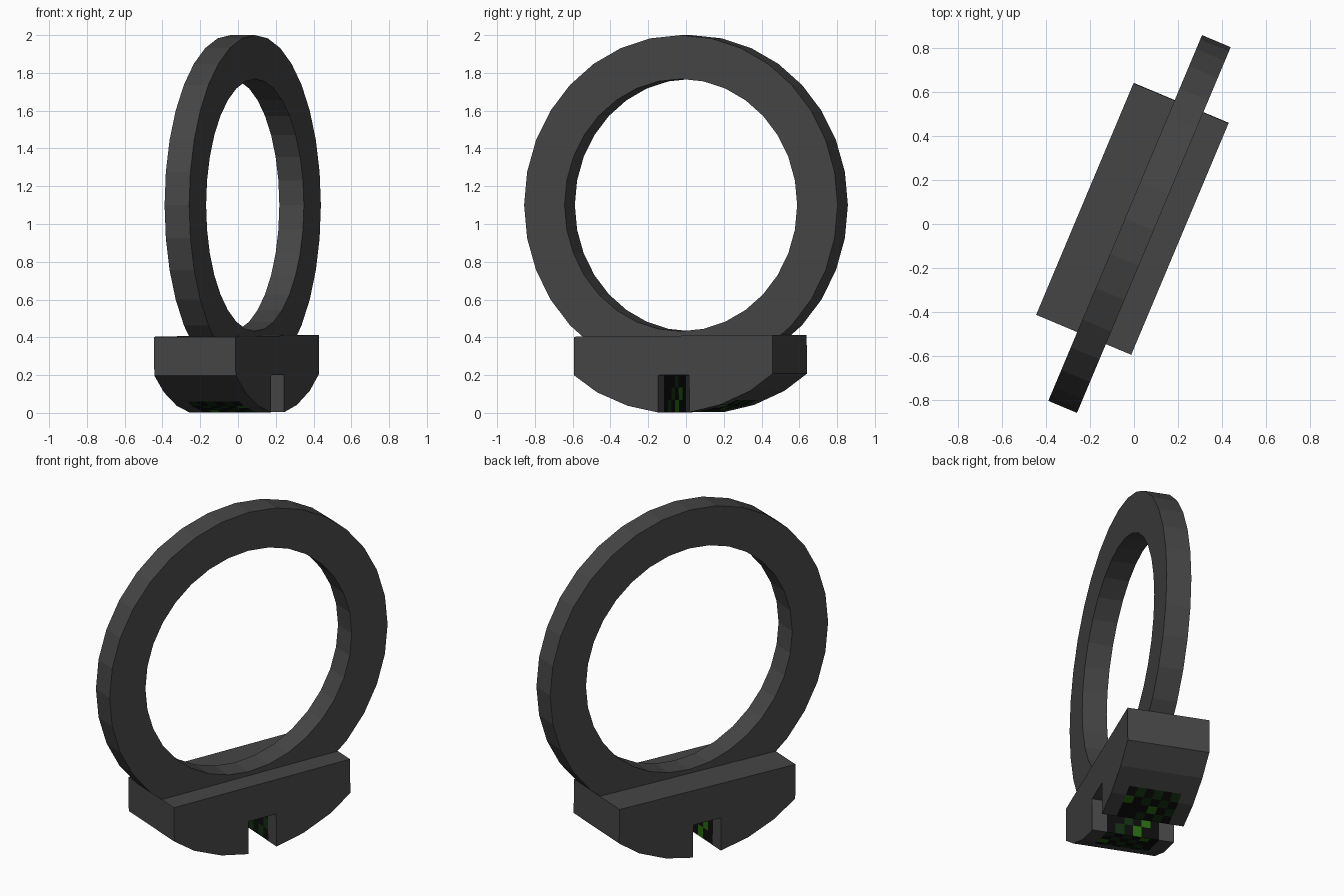
import bpy, bmesh, math, random
from mathutils import Matrix, Vector

if "Cube" in bpy.data.objects:
    bpy.data.objects.remove(bpy.data.objects["Cube"])

random.seed(4)


def material(name, rgb):
    m = bpy.data.materials.new(name)
    m.diffuse_color = (*rgb, 1)
    m.use_nodes = True
    m.node_tree.nodes["Principled BSDF"].inputs["Base Color"].default_value = m.diffuse_color
    return m


GREY = material("dark_metal", (0.06, 0.06, 0.06))
BLACK = material("black_inlay", (0.004, 0.004, 0.004))
DEEP = material("deep_green_inlay", (0.006, 0.028, 0.006))
GREEN = material("green_inlay", (0.02, 0.14, 0.005))


def finish(name, bm, mats, matrix):
    bmesh.ops.recalc_face_normals(bm, faces=bm.faces)
    me = bpy.data.meshes.new(name)
    bm.to_mesh(me)
    bm.free()
    for m in mats:
        me.materials.append(m)
    ob = bpy.data.objects.new(name, me)
    bpy.context.collection.objects.link(ob)
    ob.matrix_world = matrix
    return ob


TURN = Matrix.Rotation(math.radians(67.2), 4, 'Z')   # local x runs along the band

# Ring band: rectangular section swept round a 32-sided circle
SIDES, OUTER, INNER, HALF = 32, 0.90, 0.668, 0.0705
bm = bmesh.new()
loops = []
for i in range(SIDES):
    a = math.tau * i / SIDES
    loops.append([bm.verts.new((r * math.cos(a), y, r * math.sin(a)))
                  for r, y in ((OUTER, -HALF), (OUTER, HALF), (INNER, HALF), (INNER, -HALF))])
for i in range(SIDES):
    p, q = loops[i], loops[(i + 1) % SIDES]
    for k in range(4):
        bm.faces.new((p[k], p[(k + 1) % 4], q[(k + 1) % 4], q[k]))
finish("ring_band", bm, [GREY], Matrix.Translation((0.025, 0, 1.1)) @ TURN)

# Setting block: curved-bottom profile with a central slot, extruded in strips
half = [(0, 0.2), (0.045, 0.2), (0.09, 0.2), (0.09, 0.135), (0.09, 0.07), (0.09, 0.003)]
for (u0, z0), (u1, z1) in (((0.09, 0.003), (0.265, 0.04)), ((0.265, 0.04), (0.44, 0.113))):
    for t in (1 / 3, 2 / 3, 1):
        half.append((u0 + (u1 - u0) * t, z0 + (z1 - z0) * t))
half += [(0.57, 0.203), (0.57, 0.408)]
profile = half + [(-u, z) for u, z in reversed(half[1:])]
columns = [-0.234] + [-0.15 + 0.05 * i for i in range(7)] + [0.234]

bm = bmesh.new()
rows = [[bm.verts.new((u, v, z)) for u, z in profile] for v in columns]
n = len(profile)
for c in range(len(columns) - 1):
    for k in range(n):
        j = (k + 1) % n
        f = bm.faces.new((rows[c][k], rows[c][j], rows[c + 1][j], rows[c + 1][k]))
        mid = f.calc_center_median()
        # chequered inlay on the middle of the underside and in the slot
        if abs(mid.x) < 0.31 and abs(mid.y) < 0.15 and mid.z < 0.25:
            f.material_index = 1 if (c + k) % 2 else random.choice((1, 2, 2, 3))
        if abs(profile[k][1] - profile[j][1]) < 1e-6 and mid.z > 0.3:
            f.material_index = 0
bm.faces.new(rows[0])
bm.faces.new(rows[-1])
tilt = Matrix.Rotation(math.radians(-0.5), 4, 'Y')
finish("setting_block", bm, [GREY, BLACK, DEEP, GREEN],
       Matrix.Translation((-0.006, 0.026, 0)) @ TURN @ tilt)
